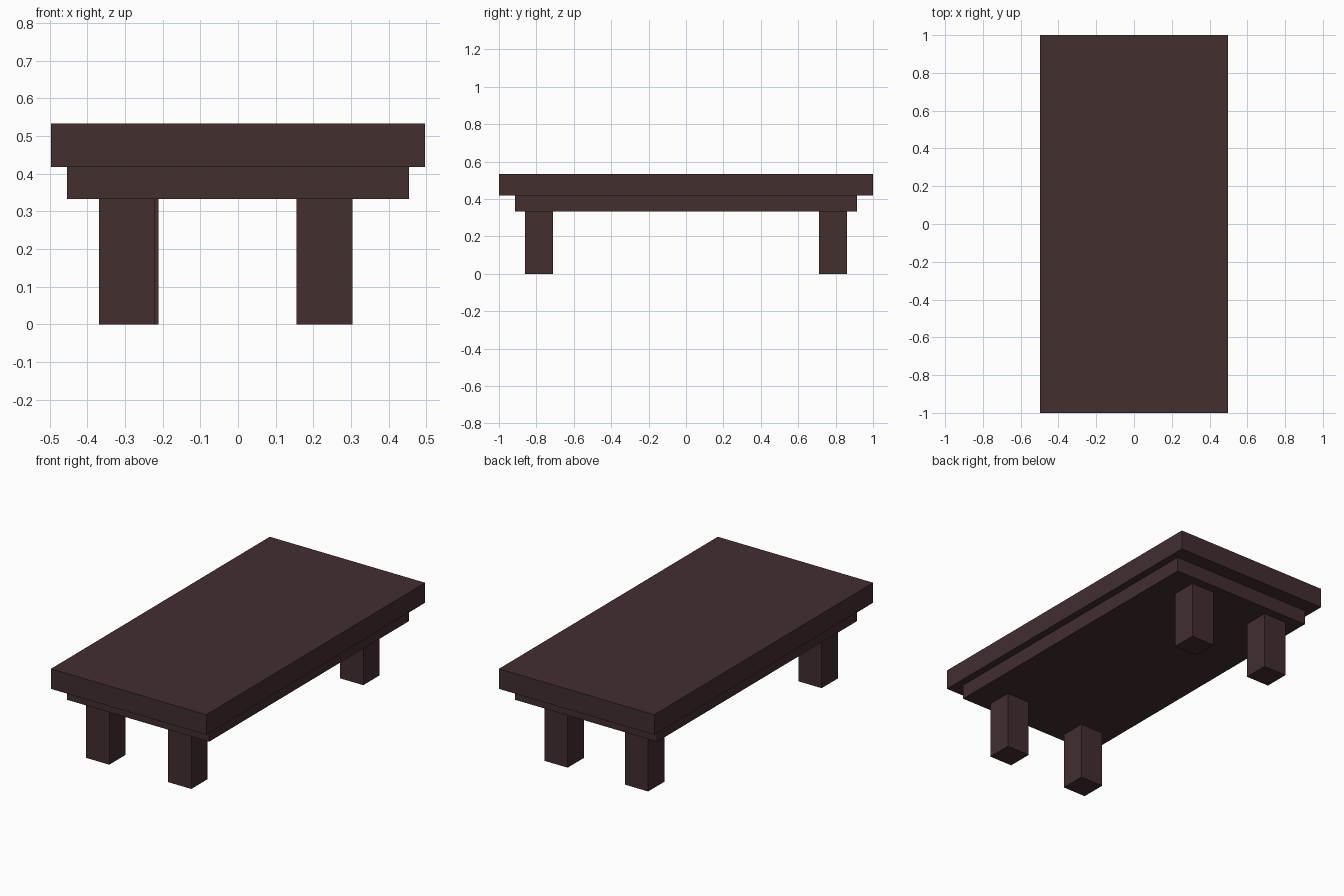
import bpy

if "Cube" in bpy.data.objects:
    bpy.data.objects.remove(bpy.data.objects["Cube"])

# One dark wood colour for the whole table
wood = bpy.data.materials.new("dark brown wood")
wood.diffuse_color = (0.0545, 0.0273, 0.0284, 1.0)
wood.use_nodes = True
wood.node_tree.nodes["Principled BSDF"].inputs["Base Color"].default_value = wood.diffuse_color


def box(name, x, y, z):
    """Box spanning the given (min, max) ranges."""
    spans = (x, y, z)
    bpy.ops.mesh.primitive_cube_add(size=1, location=[(a + b) / 2 for a, b in spans])
    ob = bpy.context.object
    ob.name = name
    ob.scale = [b - a for a, b in spans]
    bpy.ops.object.transform_apply(location=False, rotation=False, scale=True)
    ob.data.materials.append(wood)
    return ob


TOP_Z, SLAB_Z, LEG_Z = 0.534, 0.418, 0.333

# Thick top and the narrower frame under it
box("table_top", (-0.497, 0.497), (-1.0, 1.0), (SLAB_Z, TOP_Z))
box("under_frame", (-0.454, 0.454), (-0.913, 0.913), (LEG_Z, SLAB_Z))

# Four square legs; the back left one sits slightly further in
LEG = 0.149
for name, x, y in (
    ("front_left_leg", -0.370, -0.861),
    ("front_right_leg", 0.155, -0.861),
    ("back_left_leg", -0.360, 0.711),
    ("back_right_leg", 0.155, 0.711),
):
    box(name, (x, x + LEG), (y, y + LEG), (0.0, LEG_Z))
